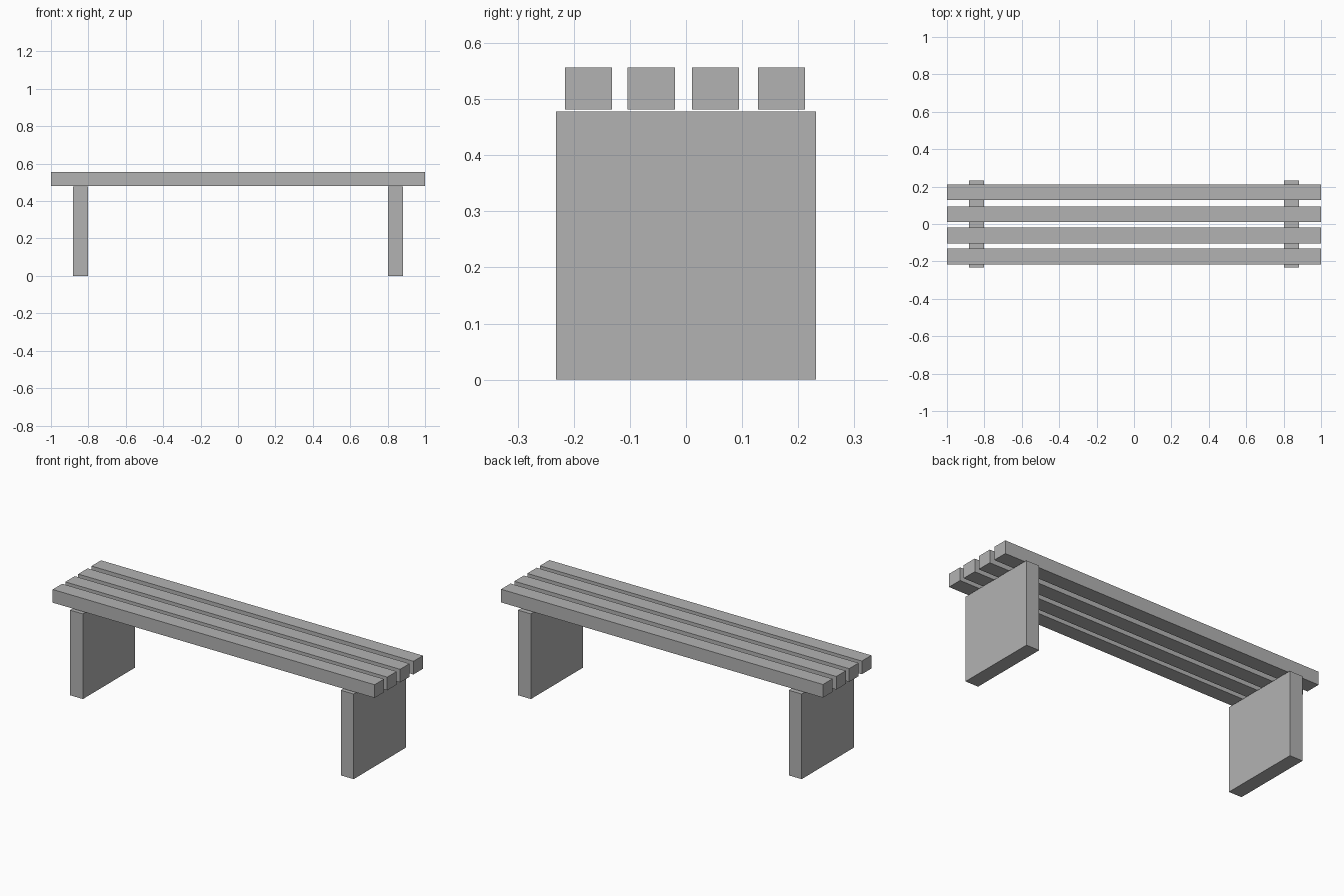
import bpy

# Remove the default object
cube = bpy.data.objects.get("Cube")
if cube:
    bpy.data.objects.remove(cube, do_unlink=True)

# Single flat grey
grey = bpy.data.materials.new("plain_grey")
grey.use_nodes = True
colour = (0.45, 0.45, 0.45, 1.0)
grey.diffuse_color = colour
grey.node_tree.nodes["Principled BSDF"].inputs["Base Color"].default_value = colour


def box(name, x, y, z):
    """Box spanning the given (low, high) range on each axis."""
    spans = (x, y, z)
    bpy.ops.mesh.primitive_cube_add(size=1, location=[(a + b) / 2 for a, b in spans])
    obj = bpy.context.object
    obj.name = name
    obj.scale = [b - a for a, b in spans]
    bpy.ops.object.transform_apply(location=False, rotation=False, scale=True)
    obj.data.materials.append(grey)
    return obj


# Seat slats, floating a hair above the legs
slat_width = 0.084
for i, y in enumerate((-0.216, -0.104, 0.0105, 0.1285)):
    box(f"seat_slat_{i + 1}", (-1, 1), (y, y + slat_width), (0.482, 0.556))

# Slab legs
for side, x in (("right", -0.881), ("left", 0.801)):
    box(f"{side}_leg", (x, x + 0.08), (-0.232, 0.232), (0, 0.478))
